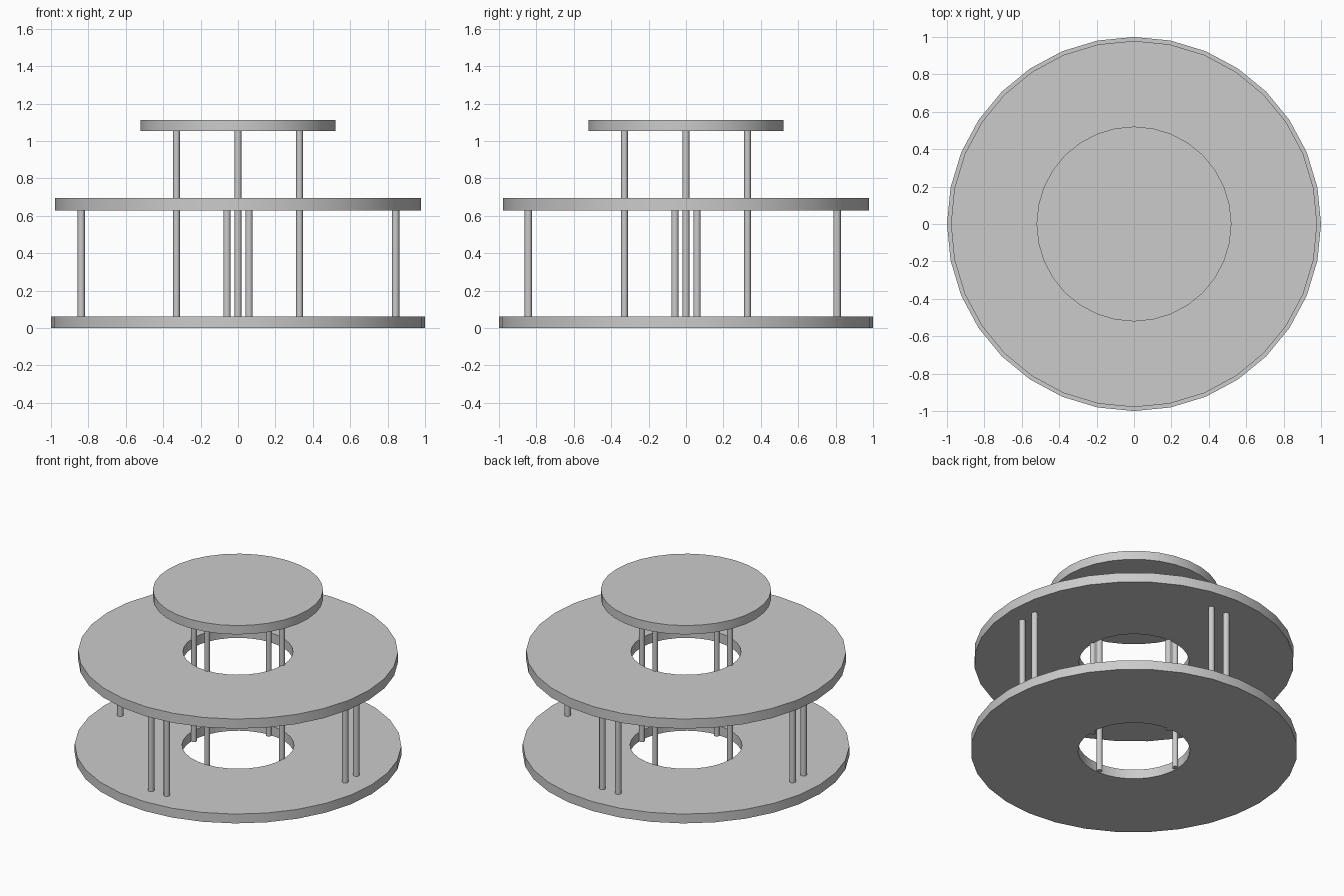
import bpy, bmesh
from math import cos, sin, tau, radians

if "Cube" in bpy.data.objects:
    bpy.data.objects.remove(bpy.data.objects["Cube"])


def finish(name, bm):
    bmesh.ops.recalc_face_normals(bm, faces=bm.faces)
    me = bpy.data.meshes.new(name)
    bm.to_mesh(me)
    bm.free()
    ob = bpy.data.objects.new(name, me)
    bpy.context.collection.objects.link(ob)
    bpy.ops.object.select_all(action='DESELECT')
    ob.select_set(True)
    bpy.context.view_layer.objects.active = ob
    bpy.ops.object.shade_smooth_by_angle(angle=radians(50))
    return ob


def ring_disc(name, outer, inner, z0, z1, n=32):
    """Flat disc with a round hole: four rings joined by quads."""
    bm = bmesh.new()
    loops = [[bm.verts.new((r * cos(tau * i / n), r * sin(tau * i / n), z)) for i in range(n)]
             for r, z in ((outer, z0), (outer, z1), (inner, z1), (inner, z0))]
    for k in range(4):
        a, b = loops[k], loops[(k + 1) % 4]
        for i in range(n):
            j = (i + 1) % n
            bm.faces.new((a[i], a[j], b[j], b[i]))
    return finish(name, bm)


def cylinder(name, x, y, r, z0, z1, n):
    """Solid capped cylinder."""
    bm = bmesh.new()
    bmesh.ops.create_cone(bm, cap_ends=True, segments=n, radius1=r, radius2=r, depth=z1 - z0)
    ob = finish(name, bm)
    ob.location = (x, y, (z0 + z1) / 2)
    return ob


# Three shelves, the lower two with a central hole
ring_disc("bottom_shelf", 1.0, 0.343, 0.0, 0.063)
ring_disc("middle_shelf", 0.979, 0.337, 0.63, 0.695)
cylinder("top_shelf", 0, 0, 0.521, 1.053, 1.113, 32)

# Four tall inner posts on the hole edge
for i in range(4):
    a = tau * i / 4
    cylinder(f"inner_post_{i + 1}", 0.329 * cos(a), 0.329 * sin(a), 0.0178, 0.003, 1.058, 12)

# Pairs of short outer posts between the lower shelves
for s, side in ((-1, "a"), (1, "b")):
    o = 0.059 * s
    for label, x, y in (("front", o, -0.843), ("back", o, 0.808),
                        ("left", -0.838, o), ("right", 0.843, o)):
        cylinder(f"{label}_post_{side}", x, y, 0.0195, 0.06, 0.633, 12)
